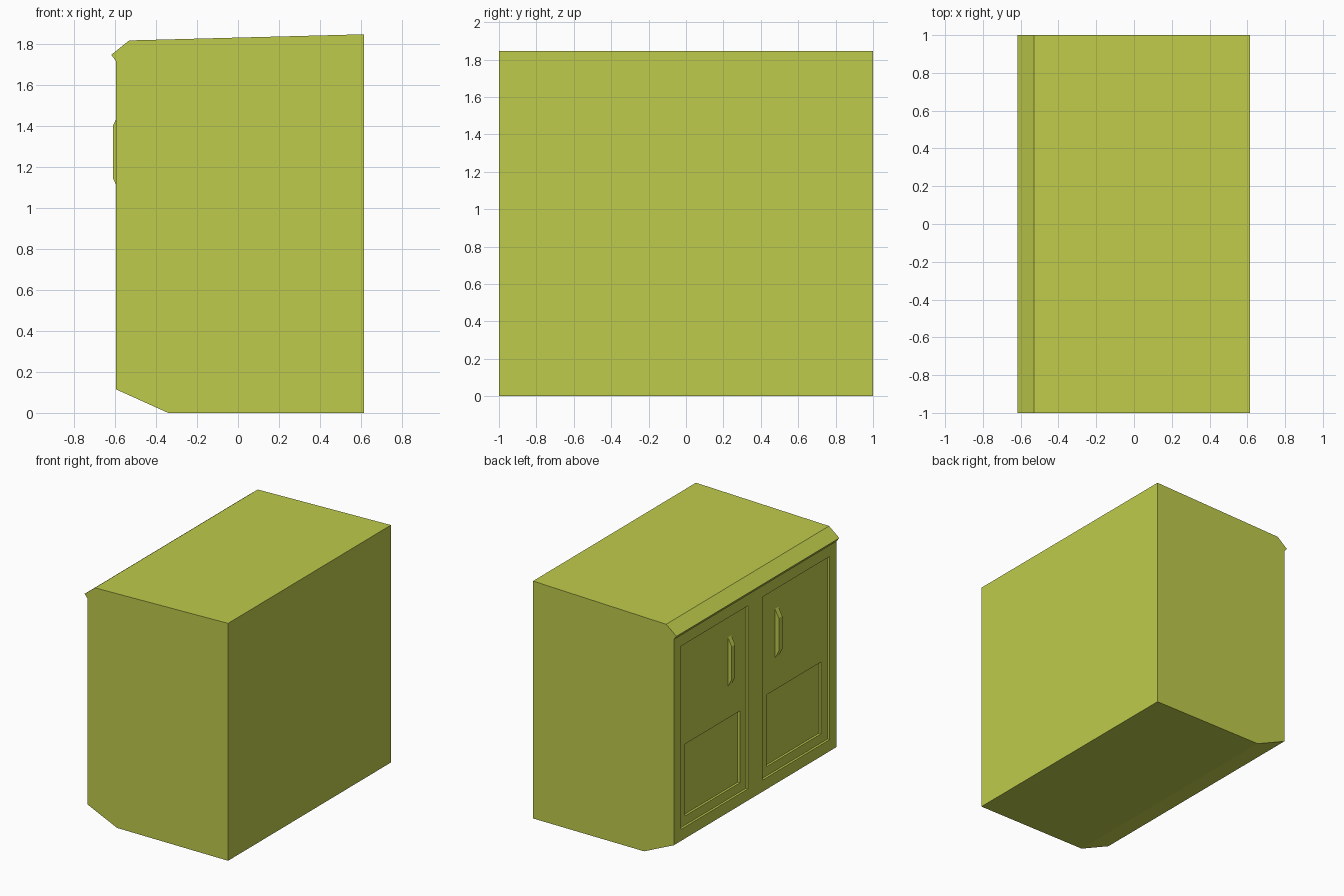
import bpy
import bmesh

if "Cube" in bpy.data.objects:
    bpy.data.objects.remove(bpy.data.objects["Cube"], do_unlink=True)

# Single flat colour
paint = bpy.data.materials.new("olive_yellow")
paint.use_nodes = True
colour = (0.52, 0.60, 0.07, 1)
paint.diffuse_color = colour
paint.node_tree.nodes["Principled BSDF"].inputs["Base Color"].default_value = colour


def extrude_profile(name, profile, y0, y1):
    """Solid made by sweeping an (x, z) outline from y0 to y1."""
    bm = bmesh.new()
    face = bm.faces.new([bm.verts.new((x, y0, z)) for x, z in profile])
    swept = bmesh.ops.extrude_face_region(bm, geom=[face])["geom"]
    verts = [v for v in swept if isinstance(v, bmesh.types.BMVert)]
    bmesh.ops.translate(bm, verts=verts, vec=(0, y1 - y0, 0))
    bmesh.ops.recalc_face_normals(bm, faces=bm.faces)
    mesh = bpy.data.meshes.new(name)
    bm.to_mesh(mesh)
    bm.free()
    mesh.materials.append(paint)
    obj = bpy.data.objects.new(name, mesh)
    bpy.context.collection.objects.link(obj)
    return obj


def carve(target, depth_x, y0, y1, z0, z1):
    """Cut a rectangular recess into the door side, down to depth_x."""
    outline = [(-0.7, z0), (depth_x, z0), (depth_x, z1), (-0.7, z1)]
    cutter = extrude_profile("recess_cutter", outline, y0, y1)
    cutter.hide_render = True
    mod = target.modifiers.new("recess", 'BOOLEAN')
    mod.operation = 'DIFFERENCE'
    mod.solver = 'EXACT'
    mod.object = cutter
    bpy.context.view_layer.objects.active = target
    bpy.ops.object.modifier_apply(modifier=mod.name)
    bpy.data.objects.remove(cutter, do_unlink=True)


# Cabinet body with sloped top, lip over the doors and chamfered foot
WALL = -0.595
body = extrude_profile("cabinet_body", [
    (0.615, 0), (-0.34, 0), (WALL, 0.115), (WALL, 1.715),
    (-0.618, 1.745), (-0.53, 1.815), (0.615, 1.845)], -1, 1)

DOOR = WALL + 0.018
PANEL = DOOR + 0.018
for side, label in ((1, "left"), (-1, "right")):
    # Recessed door, then the deeper lower panel
    carve(body, DOOR, *sorted((side * 0.09, side * 0.914)), 0.205, 1.628)
    carve(body, PANEL, *sorted((side * 0.163, side * 0.835)), 0.276, 0.834)
    # Handle with slanted ends
    grip = [(DOOR, 1.08), (-0.61, 1.143), (-0.61, 1.4), (DOOR, 1.463)]
    extrude_profile(label + "_door_handle", grip,
                    *sorted((side * 0.268, side * 0.311)))
